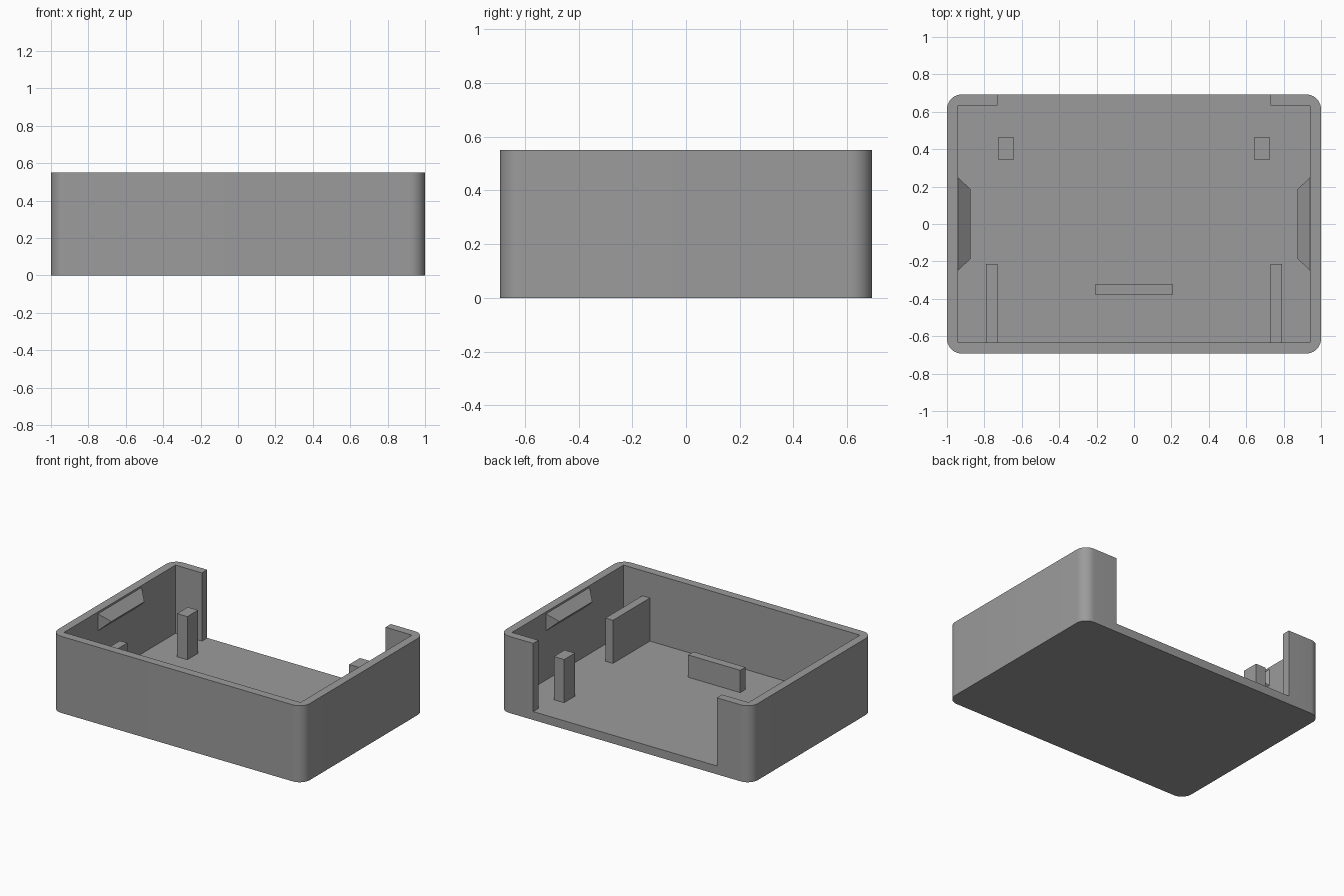
import bpy, bmesh, math

if "Cube" in bpy.data.objects:
    bpy.data.objects.remove(bpy.data.objects["Cube"])

W, D, H = 1.0, 0.693, 0.55        # half width, half depth, height
WALL, FLOOR, R = 0.06, 0.06, 0.08  # wall, floor, corner radius
IX, IY = W - WALL, D - WALL        # inner half sizes

grey = bpy.data.materials.new("mid_grey")
grey.diffuse_color = (0.33, 0.33, 0.33, 1)
grey.use_nodes = True
grey.node_tree.nodes["Principled BSDF"].inputs["Base Color"].default_value = grey.diffuse_color


def finish(name, bm):
    bmesh.ops.recalc_face_normals(bm, faces=bm.faces)
    me = bpy.data.meshes.new(name)
    bm.to_mesh(me)
    bm.free()
    me.materials.append(grey)
    ob = bpy.data.objects.new(name, me)
    bpy.context.collection.objects.link(ob)
    return ob


def prism(name, points, z0, z1):
    """Extrude an xy outline from z0 to z1."""
    bm = bmesh.new()
    face = bm.faces.new([bm.verts.new((x, y, z0)) for x, y in points])
    top = bmesh.ops.extrude_face_region(bm, geom=[face])["geom"]
    verts = [g for g in top if isinstance(g, bmesh.types.BMVert)]
    bmesh.ops.translate(bm, verts=verts, vec=(0, 0, z1 - z0))
    return finish(name, bm)


def box(name, x0, x1, y0, y1, z0, z1):
    return prism(name, [(x0, y0), (x1, y0), (x1, y1), (x0, y1)], z0, z1)


def rounded_rect(w, d, r, steps=10):
    pts = []
    for i, (sx, sy) in enumerate([(1, 1), (-1, 1), (-1, -1), (1, -1)]):
        for k in range(steps + 1):
            a = math.radians(90 * (i + k / steps))
            pts.append((sx * (w - r) + r * math.cos(a),
                        sy * (d - r) + r * math.sin(a)))
    return pts


# Open tray: rounded block with the cavity and rear opening cut out
shell = prism("tray_shell", rounded_rect(W, D, R), 0, H)
N = 0.73
cutter = prism("cavity_cutter",
               [(-IX, -IY), (IX, -IY), (IX, IY), (N, IY), (N, 0.9),
                (-N, 0.9), (-N, IY), (-IX, IY)], FLOOR, 0.9)
cutter.hide_render = True
mod = shell.modifiers.new("cavity", 'BOOLEAN')
mod.operation = 'DIFFERENCE'
mod.solver = 'EXACT'
mod.object = cutter
bpy.context.view_layer.objects.active = shell
shell.select_set(True)
bpy.ops.object.modifier_apply(modifier=mod.name)
bpy.data.objects.remove(cutter)
bpy.ops.object.shade_smooth_by_angle(angle=math.radians(30))

# Low stop rib in the middle of the floor
box("centre_rib", -0.207, 0.207, -0.38, -0.32, FLOOR, 0.22)

for s, side in ((-1, "left"), (1, "right")):
    # Rear support post and front support rib
    box(side + "_post", s * 0.643, s * 0.725, 0.343, 0.465, FLOOR, 0.37)
    box(side + "_rib", s * 0.73, s * 0.79, -IY, -0.213, FLOOR, 0.37)
    # Snap ridge on the side wall: a tapered wedge with a mid-height edge
    bm = bmesh.new()
    t0, t1, b0, b1, e0, e1 = [bm.verts.new((s * x, y, z)) for x, y, z in (
        (IX, -0.248, 0.536), (IX, 0.248, 0.536),
        (IX, -0.248, 0.414), (IX, 0.248, 0.414),
        (0.875, -0.187, 0.475), (0.875, 0.187, 0.475))]
    for f in ((t0, t1, e1, e0), (b0, e0, e1, b1), (t0, e0, b0),
              (t1, b1, e1), (t0, b0, b1, t1)):
        bm.faces.new(f)
    finish(side + "_snap_ridge", bm)
